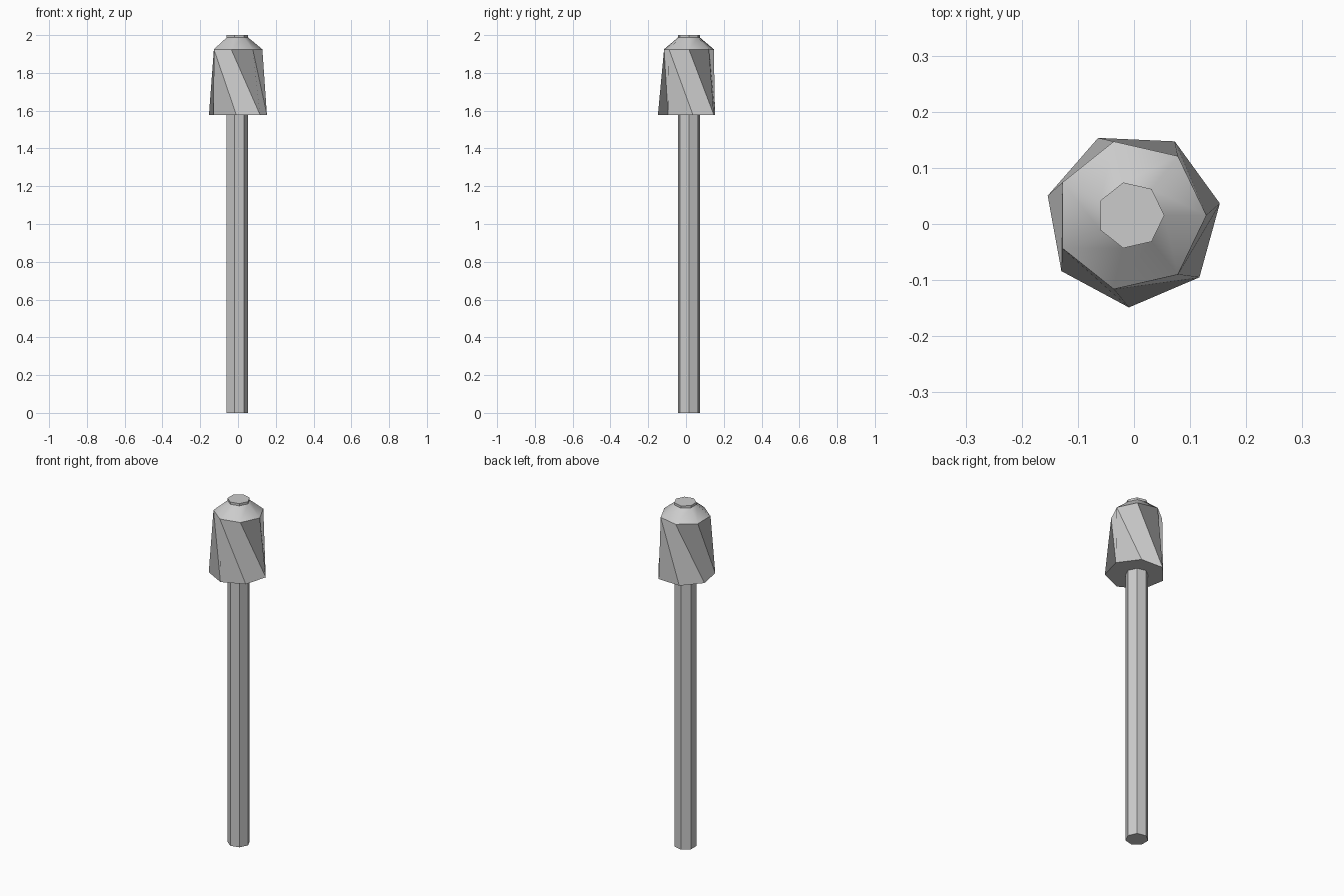
import bpy
import bmesh
from math import cos, sin, pi, radians

if "Cube" in bpy.data.objects:
    bpy.data.objects.remove(bpy.data.objects["Cube"])

SIDES = 7


def ring(bm, cx, cy, z, r, start=0.0):
    """Seven-sided ring of vertices."""
    return [bm.verts.new((cx + r * cos(start + 2 * pi * i / SIDES),
                          cy + r * sin(start + 2 * pi * i / SIDES), z))
            for i in range(SIDES)]


def skin(bm, low, high, smooth=False):
    """Quads between two rings, split along the shorter diagonal."""
    for i in range(SIDES):
        j = (i + 1) % SIDES
        f = bm.faces.new((high[j], high[i], low[i], low[j]))
        f.smooth = smooth


def finish(bm, name):
    mesh = bpy.data.meshes.new(name)
    bm.to_mesh(mesh)
    bm.free()
    obj = bpy.data.objects.new(name, mesh)
    bpy.context.collection.objects.link(obj)
    return obj


CX, CY = -0.006, 0.0155

# Long seven-sided handle, running through the head
bm = bmesh.new()
foot = ring(bm, CX, CY, 0.0, 0.06)
tip = ring(bm, CX, CY, 2.0, 0.06)
skin(bm, foot, tip)
bm.faces.new(foot[::-1])
bm.faces.new(tip)
finish(bm, "handle")

# Twisted, flat-faced head
bm = bmesh.new()
base = ring(bm, -0.002, 0.0086, 1.578, 0.1575, radians(61.7))
shoulder = ring(bm, CX, CY, 1.925, 0.135)
skin(bm, base, shoulder)
bm.faces.new(base[::-1])
finish(bm, "twisted_head")

# Smooth sloping cap closing onto the handle
bm = bmesh.new()
rim = ring(bm, CX, CY, 1.925, 0.135)
neck = ring(bm, CX, CY, 1.987, 0.06)
skin(bm, rim, neck, smooth=True)
finish(bm, "head_cap")
